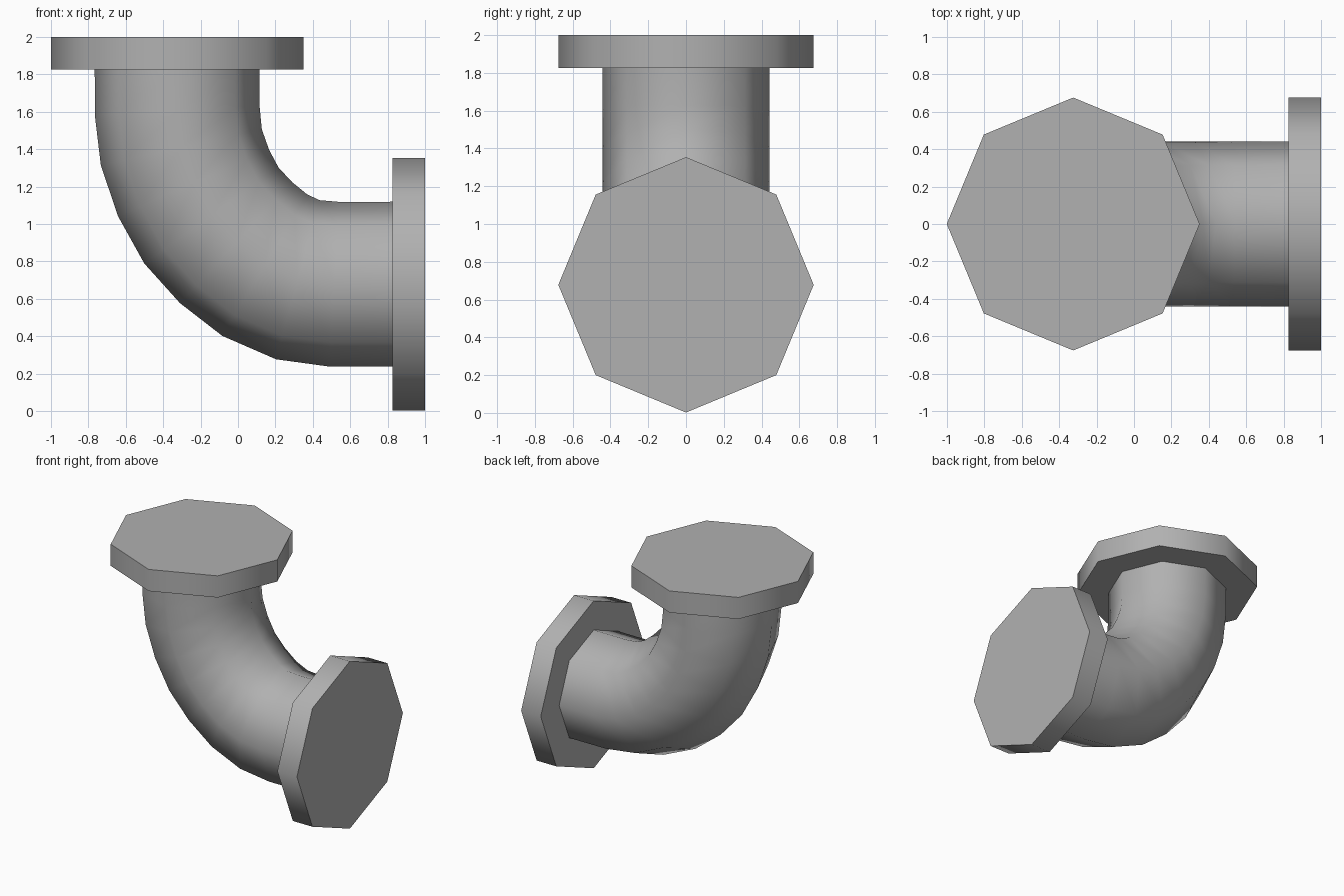
import bpy, bmesh
from math import pi, cos, sin
from mathutils import Vector

if "Cube" in bpy.data.objects:
    bpy.data.objects.remove(bpy.data.objects["Cube"])

SIDES = 8
AX_X, AX_Z = -0.325, 0.678      # axis of the upright end / of the level end
FLANGE_R, FLANGE_T, PIPE_R = 0.676, 0.175, 0.441

# dark grey metal shared by all parts
metal = bpy.data.materials.new("dark_grey")
metal.diffuse_color = (0.44, 0.44, 0.44, 1)
metal.use_nodes = True
metal.node_tree.nodes["Principled BSDF"].inputs["Base Color"].default_value = metal.diffuse_color


def finish(obj):
    obj.data.materials.append(metal)
    bpy.ops.object.select_all(action='DESELECT')
    obj.select_set(True)
    bpy.context.view_layer.objects.active = obj
    bpy.ops.object.shade_smooth_by_angle(angle=pi / 3)


def flange(name, loc, rot_y):
    bpy.ops.mesh.primitive_cylinder_add(vertices=SIDES, radius=FLANGE_R, depth=FLANGE_T,
                                        location=loc, rotation=(0, rot_y, 0))
    obj = bpy.context.object
    obj.name = name
    finish(obj)


def sweep(name, path, radius):
    pts = [Vector((x, 0, z)) for x, z in path]
    side = Vector((0, 1, 0))
    bm = bmesh.new()
    rings = []
    for i, p in enumerate(pts):
        # section plane follows the averaged direction of the two neighbours
        a = (p - pts[i - 1]).normalized() if i else Vector()
        b = (pts[i + 1] - p).normalized() if i < len(pts) - 1 else Vector()
        across = side.cross((a + b).normalized())
        rings.append([bm.verts.new(p + radius * (across * cos(t) + side * sin(t)))
                      for t in (2 * pi * k / SIDES for k in range(SIDES))])
    for r, s in zip(rings, rings[1:]):
        for k in range(SIDES):
            n = (k + 1) % SIDES
            bm.faces.new((r[k], r[n], s[n], s[k]))
    bmesh.ops.recalc_face_normals(bm, faces=bm.faces)
    mesh = bpy.data.meshes.new(name)
    bm.to_mesh(mesh)
    bm.free()
    # open ends butt against the flanges; make sure the walls face outward
    wall = mesh.polygons[0]
    if (wall.center - (pts[0] + pts[1]) / 2).dot(wall.normal) < 0:
        mesh.flip_normals()
    obj = bpy.data.objects.new(name, mesh)
    bpy.context.collection.objects.link(obj)
    finish(obj)


# elbow pipe: straight end, seven-segment bend, straight end
sweep("elbow_pipe", [
    (AX_X, 2 - FLANGE_T), (AX_X, 1.605), (-0.303, 1.41), (-0.238, 1.22), (-0.142, 1.045),
    (-0.01, 0.90), (0.143, 0.78), (0.32, 0.702), (0.515, AX_Z), (1 - FLANGE_T, AX_Z)], PIPE_R)

# end flanges
flange("top_flange", (AX_X, 0, 2 - FLANGE_T / 2), 0)
flange("side_flange", (1 - FLANGE_T / 2, 0, AX_Z), pi / 2)
